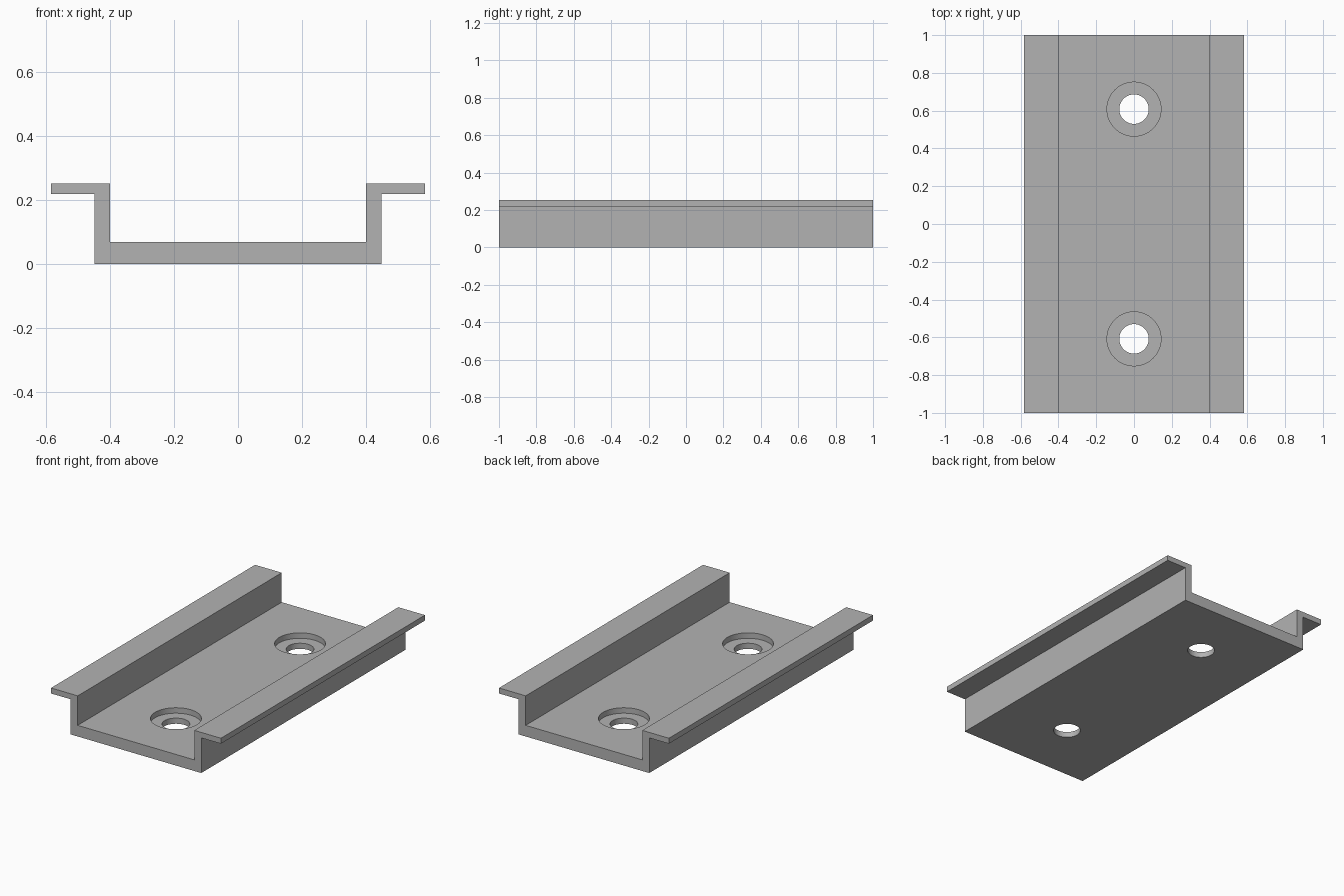
import bpy
import bmesh

cube = bpy.data.objects.get("Cube")
if cube:
    bpy.data.objects.remove(cube)

LENGTH = 2.0
FLANGE_X, OUTER_X, INNER_X = 0.583, 0.448, 0.40
TOP_Z, FLANGE_Z, FLOOR_Z, BORE_Z = 0.252, 0.218, 0.069, 0.035
BORE_R, HOLE_R = 0.143, 0.078
HOLE_YS = (0.608, -0.608)

grey = bpy.data.materials.new("plain_grey")
grey.use_nodes = True
grey.diffuse_color = (0.45, 0.45, 0.45, 1)
grey.node_tree.nodes["Principled BSDF"].inputs["Base Color"].default_value = grey.diffuse_color


def add_object(name, bm):
    bmesh.ops.recalc_face_normals(bm, faces=bm.faces)
    mesh = bpy.data.meshes.new(name)
    bm.to_mesh(mesh)
    bm.free()
    mesh.materials.append(grey)
    obj = bpy.data.objects.new(name, mesh)
    bpy.context.collection.objects.link(obj)
    return obj


# Flanged channel: half of the cross-section, mirrored and extruded
half = [(OUTER_X, 0), (OUTER_X, FLANGE_Z), (FLANGE_X, FLANGE_Z),
        (FLANGE_X, TOP_Z), (INNER_X, TOP_Z), (INNER_X, FLOOR_Z)]
profile = half + [(-x, z) for x, z in reversed(half)]
bm = bmesh.new()
face = bm.faces.new([bm.verts.new((x, -LENGTH / 2, z)) for x, z in profile])
ext = bmesh.ops.extrude_face_region(bm, geom=[face], use_keep_orig=True)
moved = [g for g in ext["geom"] if isinstance(g, bmesh.types.BMVert)]
bmesh.ops.translate(bm, verts=moved, vec=(0, LENGTH, 0))
channel = add_object("flanged_channel", bm)


# Counterbored screw holes: a wide recess, then a narrow through hole
def cut_hole(name, radius, y, bottom, top):
    bm = bmesh.new()
    bmesh.ops.create_cone(bm, cap_ends=True, segments=64, radius1=radius,
                          radius2=radius, depth=top - bottom)
    bmesh.ops.translate(bm, verts=bm.verts, vec=(0, y, (top + bottom) / 2))
    cutter = add_object(name, bm)
    cutter.hide_render = True
    mod = channel.modifiers.new(name, 'BOOLEAN')
    mod.operation = 'DIFFERENCE'
    mod.solver = 'EXACT'
    mod.object = cutter
    bpy.context.view_layer.objects.active = channel
    bpy.ops.object.modifier_apply(modifier=name)
    bpy.data.objects.remove(cutter)


for y in HOLE_YS:
    cut_hole("recess_cutter", BORE_R, y, BORE_Z, 0.2)
    cut_hole("hole_cutter", HOLE_R, y, -0.1, 0.2)

# Smooth hole walls, sharp profile edges
bpy.ops.object.select_all(action='DESELECT')
channel.select_set(True)
bpy.context.view_layer.objects.active = channel
bpy.ops.object.shade_smooth_by_angle(angle=0.5)
